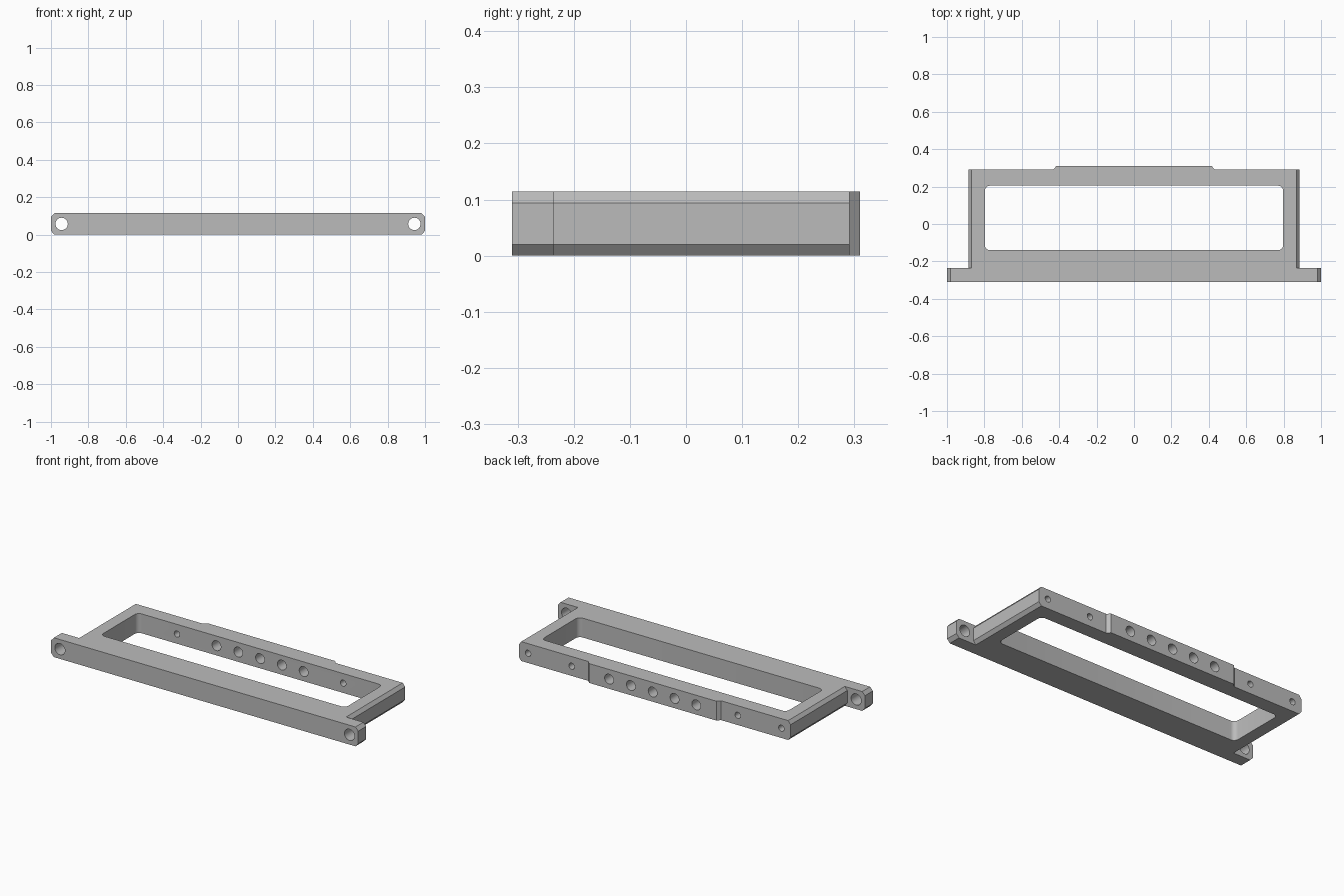
import bpy
import bmesh
import math
from mathutils import Matrix, Vector

cube = bpy.data.objects.get("Cube")
if cube:
    bpy.data.objects.remove(cube, do_unlink=True)

HEIGHT = 0.114
MID = HEIGHT / 2
FRONT, BACK, PAD_BACK = -0.31, 0.291, 0.31

metal = bpy.data.materials.new("plain grey")
metal.use_nodes = True
grey = (0.5, 0.5, 0.5, 1)
metal.diffuse_color = grey
metal.node_tree.nodes["Principled BSDF"].inputs["Base Color"].default_value = grey


def prism(name, points, push):
    """Extrude a flat outline along the push vector."""
    bm = bmesh.new()
    face = bm.faces.new([bm.verts.new(p) for p in points])
    new = bmesh.ops.extrude_face_region(bm, geom=[face])["geom"]
    verts = [v for v in new if isinstance(v, bmesh.types.BMVert)]
    bmesh.ops.translate(bm, verts=verts, vec=Vector(push))
    bmesh.ops.recalc_face_normals(bm, faces=bm.faces)
    mesh = bpy.data.meshes.new(name)
    bm.to_mesh(mesh)
    bm.free()
    obj = bpy.data.objects.new(name, mesh)
    bpy.context.collection.objects.link(obj)
    mesh.materials.append(metal)
    return obj


def chamfered_bar(name, half, cx, cz, y0, y1):
    """Bar along y with its four long corners cut off."""
    quarter = [(half, MID - cz), (half - cx, MID)]
    right = [(x, -z) for x, z in reversed(quarter)] + quarter
    outline = right + [(-x, -z) for x, z in right]
    return prism(name, [(x, y0, MID + z) for x, z in outline], (0, y1 - y0, 0))


def hole(x, radius, y0, y1, sides=32):
    ring = [math.tau * i / sides for i in range(sides)]
    points = [(x + radius * math.cos(a), y0, MID + radius * math.sin(a)) for a in ring]
    return prism("hole_cutter", points, (0, y1 - y0, 0))


def combine(target, other, operation):
    """Apply a boolean and remove the helper."""
    other.hide_render = True
    mod = target.modifiers.new("combine", "BOOLEAN")
    mod.operation = operation
    mod.solver = "EXACT"
    mod.object = other
    bpy.ops.object.select_all(action="DESELECT")
    bpy.context.view_layer.objects.active = target
    target.select_set(True)
    bpy.ops.object.modifier_apply(modifier=mod.name)
    bpy.data.objects.remove(other, do_unlink=True)


# Main frame body and wide front flange
frame = chamfered_bar("mounting_frame", 0.885, 0.016, 0.02, -0.27, BACK)
flange = chamfered_bar("front_flange", 1.0, 0.018, 0.02, FRONT, -0.236)
combine(frame, flange, "UNION")

# Raised pad with sloped ends on the back wall
pad_outline = [(-0.432, 0.25), (0.432, 0.25), (0.432, BACK),
               (0.415, PAD_BACK), (-0.415, PAD_BACK), (-0.432, BACK)]
pad = prism("back_pad", [(x, y, 0) for x, y in pad_outline], (0, 0, HEIGHT))
combine(frame, pad, "UNION")

# Rounded rectangular opening
x_half, y_min, y_max, r = 0.797, -0.14, 0.205, 0.027
window = []
corners = [(x_half - r, y_max - r), (r - x_half, y_max - r),
           (r - x_half, y_min + r), (x_half - r, y_min + r)]
for i, (cx, cy) in enumerate(corners):
    for step in range(7):
        a = math.pi / 2 * (i + step / 6)
        window.append((cx + r * math.cos(a), cy + r * math.sin(a), -0.1))
combine(frame, prism("window_cutter", window, (0, 0, 0.4)), "DIFFERENCE")

# Row of large holes through the back pad
for i in range(-2, 3):
    combine(frame, hole(i * 0.142, 0.029, 0.15, 0.4), "DIFFERENCE")

# Flange holes, small through holes and blind end holes
for side in (-1, 1):
    combine(frame, hole(side * 0.943, 0.033, -0.4, -0.2), "DIFFERENCE")
    combine(frame, hole(side * 0.541, 0.018, 0.15, 0.4), "DIFFERENCE")
    combine(frame, hole(side * 0.825, 0.018, 0.15, 0.4), "DIFFERENCE")

# Smooth hole walls and fillets, keep machined edges sharp
bpy.ops.object.select_all(action="DESELECT")
bpy.context.view_layer.objects.active = frame
frame.select_set(True)
bpy.ops.object.shade_smooth_by_angle(angle=math.radians(25))
